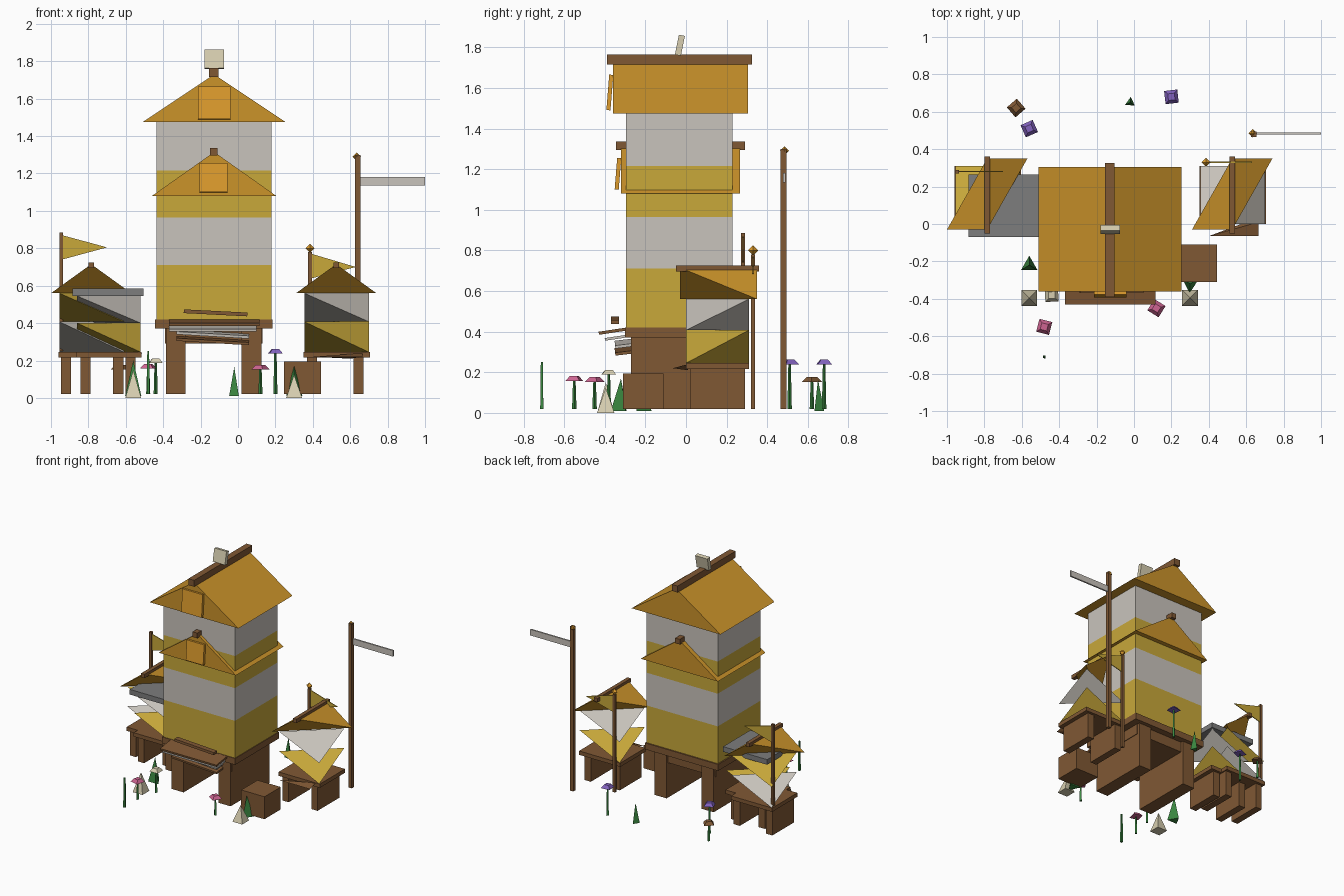
import bpy, math
from mathutils import Vector, Matrix

old = bpy.data.objects.get("Cube")
if old:
    bpy.data.objects.remove(old, do_unlink=True)


def material(name, r, g, b):
    lin = [((c / 255 + 0.055) / 1.055) ** 2.4 for c in (r, g, b)] + [1]
    m = bpy.data.materials.new(name)
    m.use_nodes = True
    m.diffuse_color = lin
    m.node_tree.nodes["Principled BSDF"].inputs["Base Color"].default_value = lin
    return m


BROWN = material("brown wood", 128, 88, 52)
WHITE = material("chalk white", 201, 196, 188)
YELLOW = material("honey yellow", 200, 168, 58)
AMBER = material("amber roof", 203, 147, 42)
GOLD = material("gold", 222, 156, 45)
CREAM = material("cream", 215, 206, 176)
GREEN = material("leaf green", 58, 135, 64)
PURPLE = material("purple petal", 130, 98, 190)
PINK = material("pink petal", 205, 100, 145)
SLATE = material("slate grey", 125, 125, 125)


def mesh(name, verts, faces, mat):
    me = bpy.data.meshes.new(name)
    me.from_pydata([Vector(v) for v in verts], [], faces)
    me.materials.append(mat)
    ob = bpy.data.objects.new(name, me)
    bpy.context.collection.objects.link(ob)
    return ob


def box(name, x, y, z, mat, tilt=0, roll=0):
    """Box from three ranges, optionally tilted about x and rolled about y."""
    ranges = (x, y, z)
    mid = Vector([sum(r) / 2 for r in ranges])
    rot = Matrix.Rotation(tilt, 3, 'X') @ Matrix.Rotation(roll, 3, 'Y')
    verts = [mid + rot @ (Vector((a, b, c)) - mid) for c in z for b in y for a in x]
    return mesh(name, verts, [(0, 2, 3, 1), (4, 5, 7, 6), (0, 1, 5, 4),
                              (1, 3, 7, 5), (3, 2, 6, 7), (2, 0, 4, 6)], mat)


TETRA = [(0, 2, 1), (0, 3, 2), (0, 1, 3), (1, 2, 3)]


def wedge_band(name, x, y, z, mat):
    """Four-cornered faceted block using alternate corners of its box."""
    return mesh(name, [(x[0], y[0], z[1]), (x[1], y[1], z[1]),
                       (x[1], y[0], z[0]), (x[0], y[1], z[0])], TETRA, mat)


def gable(name, x, y, z, mat):
    """Closed gable roof with its ridge along y."""
    mid = sum(x) / 2
    verts = [p for b in y for p in ((x[0], b, z[0]), (x[1], b, z[0]), (mid, b, z[1]))]
    return mesh(name, verts, [(0, 1, 2), (3, 5, 4), (0, 3, 4, 1),
                              (1, 4, 5, 2), (0, 2, 5, 3)], mat)


def skew_roof(name, x, y, z, mat):
    """Small roof with only two opposite eave corners."""
    mid = sum(x) / 2
    return mesh(name, [(x[0], y[0], z[0]), (x[1], y[1], z[0]),
                       (mid, y[0], z[1]), (mid, y[1], z[1])], TETRA, mat)


def cone(name, x, y, z0, z1, r, mat, sides=4, turn=0.3, tip=0):
    bpy.ops.mesh.primitive_cone_add(vertices=sides, radius1=r, radius2=tip, depth=z1 - z0,
                                    location=(x, y, (z0 + z1) / 2), rotation=(0, 0, turn))
    ob = bpy.context.object
    ob.name = name
    ob.data.materials.append(mat)
    return ob


def pole(name, x, y, z0, z1, w):
    box(name, (x - w, x + w), (y - w, y + w), (z0, z1), BROWN)


# Main tower: striped body
CX = -0.13
levels = [0.42, 0.71, 0.965, 1.215, 1.475]
for i, (lo, hi) in enumerate(zip(levels, levels[1:])):
    box(f"tower_band_{i}", (-0.435, 0.18), (-0.295, 0.23), (lo, hi), WHITE if i % 2 else YELLOW)

# Main tower: roofs, ridge beams and gable windows
gable("upper_roof", (-0.51, 0.255), (-0.36, 0.305), (1.475, 1.73), AMBER)
gable("middle_roof", (-0.46, 0.205), (-0.32, 0.265), (1.08, 1.315), AMBER)
box("upper_ridge", (CX - 0.025, CX + 0.025), (-0.39, 0.325), (1.715, 1.765), BROWN)
box("middle_ridge", (CX - 0.02, CX + 0.02), (-0.345, 0.29), (1.295, 1.335), BROWN)
box("upper_window", (-0.215, -0.04), (-0.385, -0.365), (1.49, 1.665), GOLD, -0.08)
box("middle_window", (-0.205, -0.055), (-0.345, -0.325), (1.10, 1.255), GOLD, -0.08)
box("roof_finial", (-0.18, -0.075), (-0.045, -0.015), (1.76, 1.86), CREAM, -0.2)

# Main tower: platform, stand and porch
box("platform", (-0.445, 0.185), (-0.30, 0.24), (0.37, 0.42), BROWN)
box("stand_beam", (-0.39, 0.13), (-0.26, 0.19), (0.29, 0.37), BROWN)
for side, x in (("right", (-0.385, -0.28)), ("left", (0.02, 0.125))):
    box(f"stand_leg_{side}", x, (-0.27, 0.21), (0.02, 0.37), BROWN)
box("porch_plank", (-0.37, 0.115), (-0.43, -0.29), (0.395, 0.41), BROWN, 0.15)
box("porch_rail", (-0.29, 0.05), (-0.37, -0.33), (0.445, 0.465), BROWN, 0, 0.05)
box("porch_board", (-0.37, 0.10), (-0.40, -0.27), (0.365, 0.378), WHITE, 0.15)
for i, z in enumerate((0.30, 0.335)):
    box(f"porch_step_{i}", (-0.33, 0.06), (-0.35, -0.24), (z, z + 0.015),
        BROWN if i == 0 else WHITE, 0.12, 0.06)
box("crate", (0.245, 0.445), (-0.31, -0.11), (0.02, 0.195), BROWN)


# Small towers
def small_tower(name, x, y, z, mats, legs):
    mid_z = (z[0] + z[1]) / 2 + 0.005
    wedge_band(name + "_lower_band", x, y, (z[0], mid_z), mats[0])
    wedge_band(name + "_upper_band", x, y, (mid_z, z[1]), mats[1])
    box(name + "_base", (x[0] - 0.005, x[1] + 0.005), y, (z[0] - 0.03, z[0]), BROWN)
    for i, lx in enumerate(legs):
        box(f"{name}_leg_{i}", (lx - 0.027, lx + 0.027), (y[0] + 0.02, y[1] - 0.02),
            (0.02, z[0] - 0.03), BROWN)


def small_roof(name, x, y, z):
    mid = sum(x) / 2
    skew_roof(name, x, y, z, AMBER)
    box(name + "_ridge", (mid - 0.015, mid + 0.015), (y[0] - 0.02, y[1] + 0.01),
        (z[1] - 0.02, z[1] + 0.01), BROWN)


small_tower("left_tower", (0.355, 0.70), (0, 0.31), (0.245, 0.56), (YELLOW, WHITE), (0.395, 0.645))
small_roof("left_roof", (0.31, 0.74), (-0.03, 0.35), (0.56, 0.715))
small_tower("right_tower", (-0.955, -0.61), (0, 0.31), (0.245, 0.56), (WHITE, YELLOW), (-0.92, -0.64))
small_roof("right_roof", (-1.0, -0.57), (-0.03, 0.35), (0.56, 0.715))
small_tower("annex", (-0.86, -0.52), (-0.05, 0.25), (0.245, 0.545), (YELLOW, WHITE), (-0.815, -0.575))
box("annex_roof", (-0.885, -0.505), (-0.07, 0.265), (0.545, 0.585), SLATE)
mesh("left_tower_porch", [(0.40, -0.065, 0.22), (0.665, -0.065, 0.22),
                          (0.665, 0.01, 0.24), (0.6, 0.01, 0.21)], TETRA, BROWN)

# Poles and flags
pole("right_pole", -0.945, 0.28, 0.25, 0.885, 0.01)
pole("left_pole", 0.385, 0.33, 0.02, 0.78, 0.01)
pole("tall_pole", 0.64, 0.48, 0.02, 1.30, 0.014)


def pennant(name, x, y, z0, z1, tip_x, tip_z):
    verts = [p for d in (-0.003, 0.003) for p in
             ((x, y + d, z0), (x, y + d, z1), (tip_x, y + d, tip_z))]
    mesh(name, verts, [(0, 2, 1), (3, 4, 5), (0, 1, 4, 3), (1, 2, 5, 4), (2, 0, 3, 5)], YELLOW)


pennant("right_pennant", -0.94, 0.28, 0.74, 0.87, -0.70, 0.805)
pennant("left_pennant", 0.395, 0.33, 0.64, 0.77, 0.63, 0.70)
box("ribbon", (0.655, 1.0), (0.478, 0.49), (1.135, 1.182), WHITE)


def gem(name, x, y, z, r):
    cone(name + "_top", x, y, z, z + r, r, GOLD, 4, 0)
    low = cone(name + "_bottom", x, y, z - r, z, r, GOLD, 4, 0)
    low.rotation_euler.x = math.pi


gem("left_pole_knob", 0.385, 0.33, 0.80, 0.025)
gem("tall_pole_knob", 0.635, 0.485, 1.29, 0.022)

# Flowers: stem with a flat faceted head
flowers = [("purple_flower_a", 0.20, 0.68, 0.25, PURPLE), ("purple_flower_b", -0.56, 0.51, 0.25, PURPLE),
           ("tan_flower", -0.63, 0.62, 0.165, BROWN), ("pink_flower_a", 0.12, -0.45, 0.165, PINK),
           ("pink_flower_b", -0.48, -0.55, 0.17, PINK), ("white_flower", -0.44, -0.38, 0.20, CREAM)]
for i, (name, x, y, z, mat) in enumerate(flowers):
    cone(name + "_stem", x, y, 0.02, z, 0.011, GREEN, 4, 0, 0.006)
    cone(name + "_head", x, y, z - 0.012, z + 0.012, 0.05, mat, 4, 0.9 + 0.3 * i, 0.025)
cone("grass_stalk", -0.48, -0.71, 0.02, 0.25, 0.011, GREEN, 4, 0.78, 0.007)

# Leaf tufts and pale stones
for i, (x, y, h) in enumerate([(-0.56, -0.22, 0.20), (0.30, -0.32, 0.17), (-0.02, 0.65, 0.165)]):
    cone(f"leaf_tuft_{i}", x, y, 0.01, h, 0.05 if i < 2 else 0.03, GREEN, 3, i)
for i, (x, h) in enumerate([(-0.56, 0.15), (0.30, 0.125)]):
    cone(f"pale_stone_{i}", x, -0.395, 0, h, 0.06, CREAM, 4, math.pi / 4)
